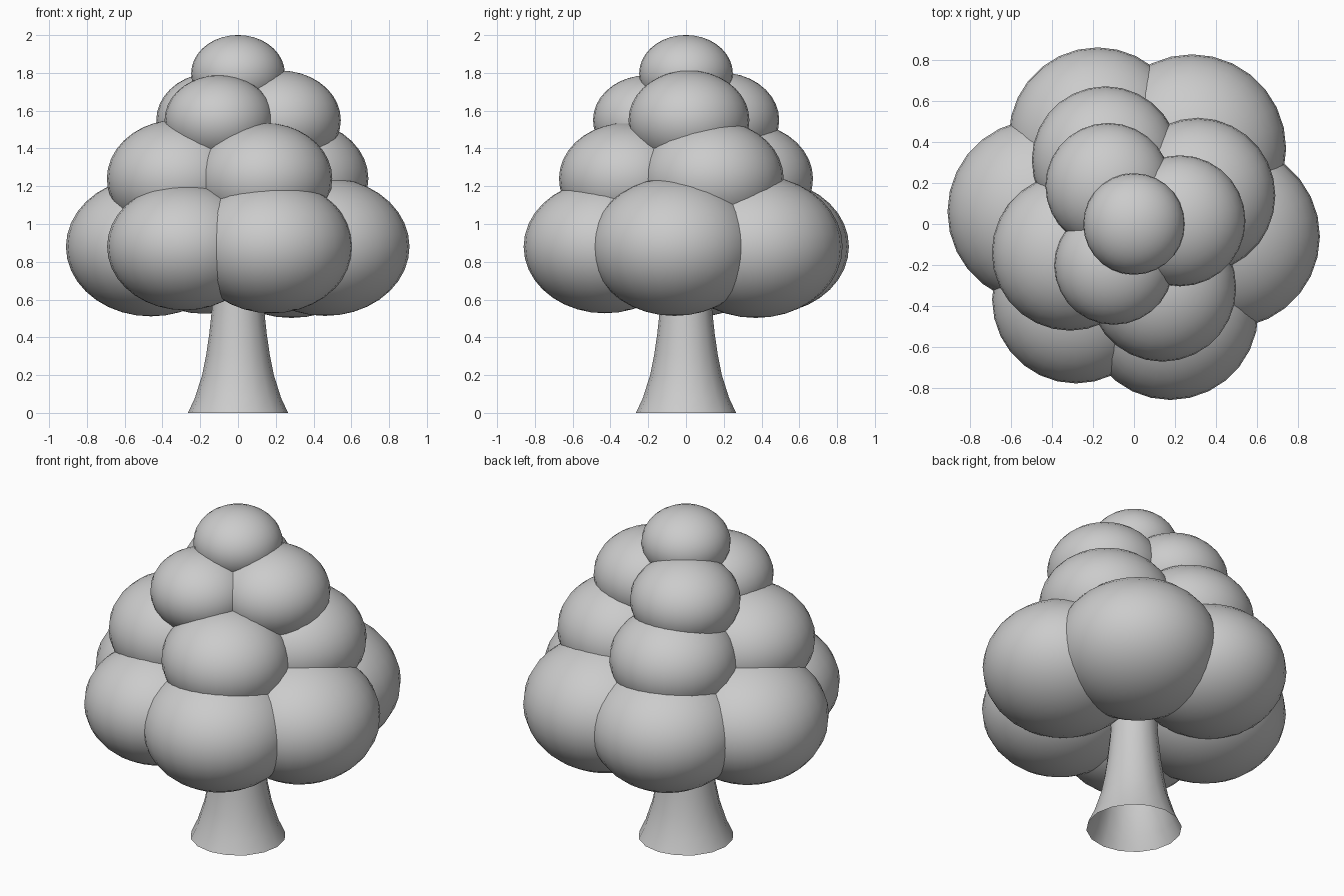
import bpy, bmesh
from math import cos, sin, radians, pi

if "Cube" in bpy.data.objects:
    bpy.data.objects.remove(bpy.data.objects["Cube"])

SQUASH = 0.82  # leaf clumps are flattened spheres


def leaf_clump(name, x, y, z, r):
    bpy.ops.mesh.primitive_uv_sphere_add(segments=28, ring_count=18, radius=1, location=(x, y, z))
    ob = bpy.context.object
    ob.name = name
    ob.scale = (r, r, r * SQUASH)
    bpy.ops.object.shade_smooth()


def ring(name, z, dist, start, radii):
    # evenly spaced clumps around the trunk axis
    for i, r in enumerate(radii):
        a = radians(start + i * 360 / len(radii))
        leaf_clump(f"{name}_{i + 1}", dist * cos(a), dist * sin(a), z, r)


# Foliage tiers, from bottom to top
ring("lower_foliage", 0.88, 0.465, -7.5, [0.447, 0.46, 0.433, 0.45, 0.41, 0.43])
ring("middle_foliage", 1.24, 0.342, 24, [0.378, 0.36, 0.382, 0.36])
ring("upper_foliage", 1.55, 0.225, 4, [0.32, 0.307, 0.29])
leaf_clump("top_foliage", 0, 0, 1.797, 0.248)

# Trunk: flared, open-bottomed lathe
profile = [(0.265, 0), (0.228, 0.08), (0.19, 0.2), (0.168, 0.31),
           (0.152, 0.42), (0.135, 0.58), (0.12, 0.85)]
SIDES = 16
bm = bmesh.new()
loops = [[bm.verts.new((r * cos(2 * pi * i / SIDES), r * sin(2 * pi * i / SIDES), z))
          for i in range(SIDES)] for r, z in profile]
for low, high in zip(loops, loops[1:]):
    for i in range(SIDES):
        j = (i + 1) % SIDES
        bm.faces.new((low[i], low[j], high[j], high[i]))
mesh = bpy.data.meshes.new("trunk")
bm.to_mesh(mesh)
bm.free()
trunk = bpy.data.objects.new("trunk", mesh)
bpy.context.collection.objects.link(trunk)
for p in mesh.polygons:
    p.use_smooth = True
